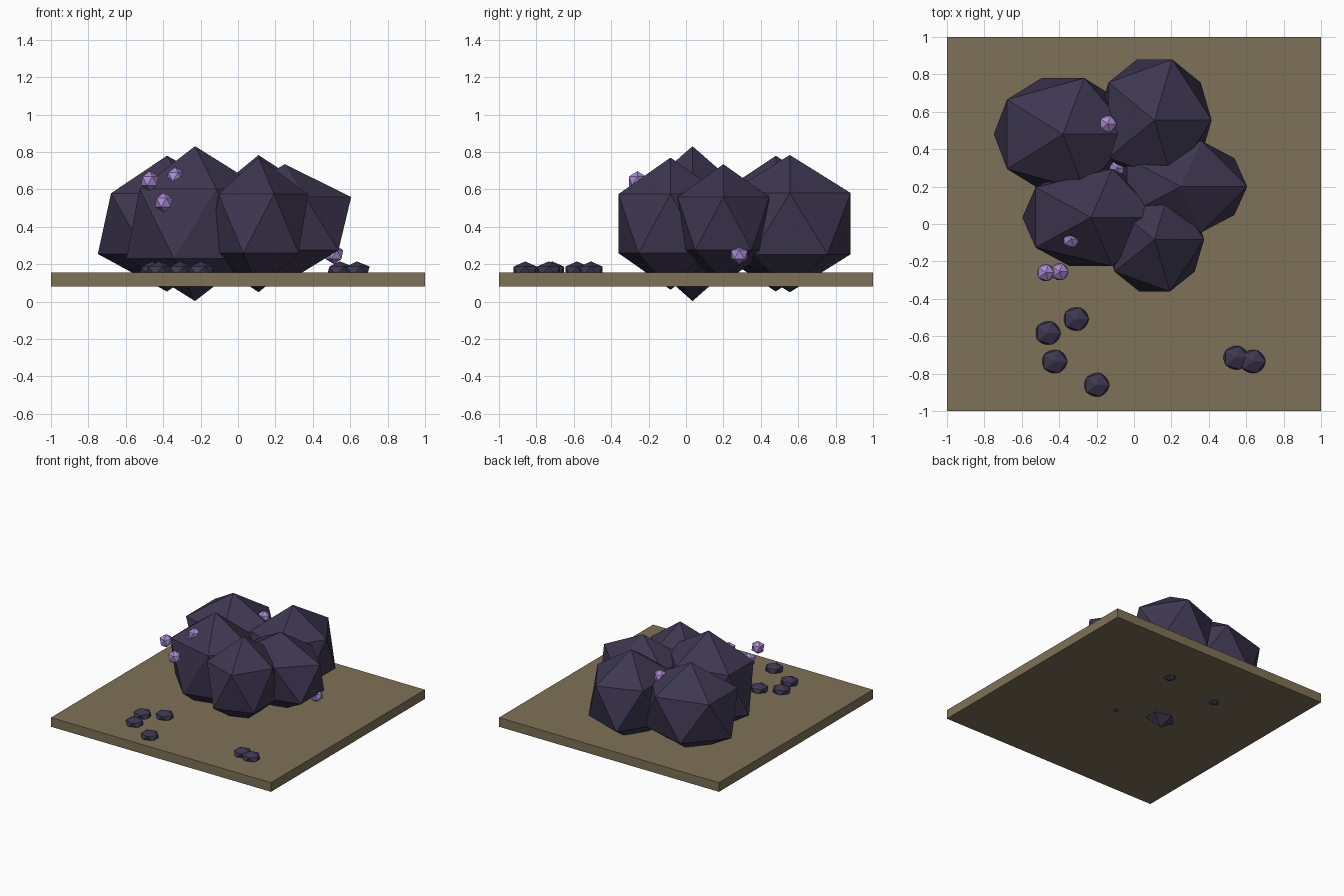
import bpy

if "Cube" in bpy.data.objects:
    bpy.data.objects.remove(bpy.data.objects["Cube"])


def material(name, rgb):
    m = bpy.data.materials.new(name)
    m.diffuse_color = (*rgb, 1)
    m.use_nodes = True
    m.node_tree.nodes["Principled BSDF"].inputs["Base Color"].default_value = m.diffuse_color
    return m


EARTH = material("dry_earth", (0.21, 0.165, 0.095))
ROCK = material("dark_rock", (0.048, 0.038, 0.082))
GEM = material("violet_crystal", (0.40, 0.26, 0.65))


def ball(name, loc, scale, mat):
    """Low-poly icosahedron stretched to the given radii."""
    bpy.ops.mesh.primitive_ico_sphere_add(subdivisions=1, radius=1, location=loc)
    ob = bpy.context.object
    ob.name = name
    ob.scale = scale
    bpy.ops.object.transform_apply(location=False, rotation=False, scale=True)
    ob.data.materials.append(mat)
    return ob


# Ground slab
bpy.ops.mesh.primitive_cube_add(size=1, location=(0, 0, 0.1175))
slab = bpy.context.object
slab.name = "ground_slab"
slab.scale = (2, 2, 0.075)
bpy.ops.object.transform_apply(location=False, rotation=False, scale=True)
slab.data.materials.append(EARTH)

# Overlapping boulders: x, y, radii
for i, (x, y, rx, ry, rz) in enumerate([
        (-0.23, 0.035, 0.41, 0.306, 0.414),
        (-0.38, 0.48, 0.413, 0.353, 0.363),
        (0.11, 0.555, 0.341, 0.382, 0.367),
        (0.11, -0.083, 0.296, 0.327, 0.353),
        (0.25, 0.2, 0.397, 0.288, 0.318)]):
    ball(f"boulder_{i + 1}", (x, y, 0.417), (rx, ry, rz), ROCK)

# Loose pebbles at the front
for i, (x, y) in enumerate([(-0.46, -0.583), (-0.31, -0.508), (-0.425, -0.735),
                            (-0.20, -0.86), (0.545, -0.715), (0.635, -0.735)]):
    ball(f"pebble_{i + 1}", (x, y, 0.165), (0.077, 0.073, 0.05), ROCK)

# Crystals on and between the boulders
for i, loc in enumerate([(-0.472, -0.26, 0.645), (-0.397, -0.255, 0.53),
                         (-0.335, -0.08, 0.667), (-0.14, 0.535, 0.625),
                         (-0.09, 0.30, 0.45), (0.515, 0.285, 0.252)]):
    ball(f"crystal_{i + 1}", loc, (0.053, 0.053, 0.053), GEM)
